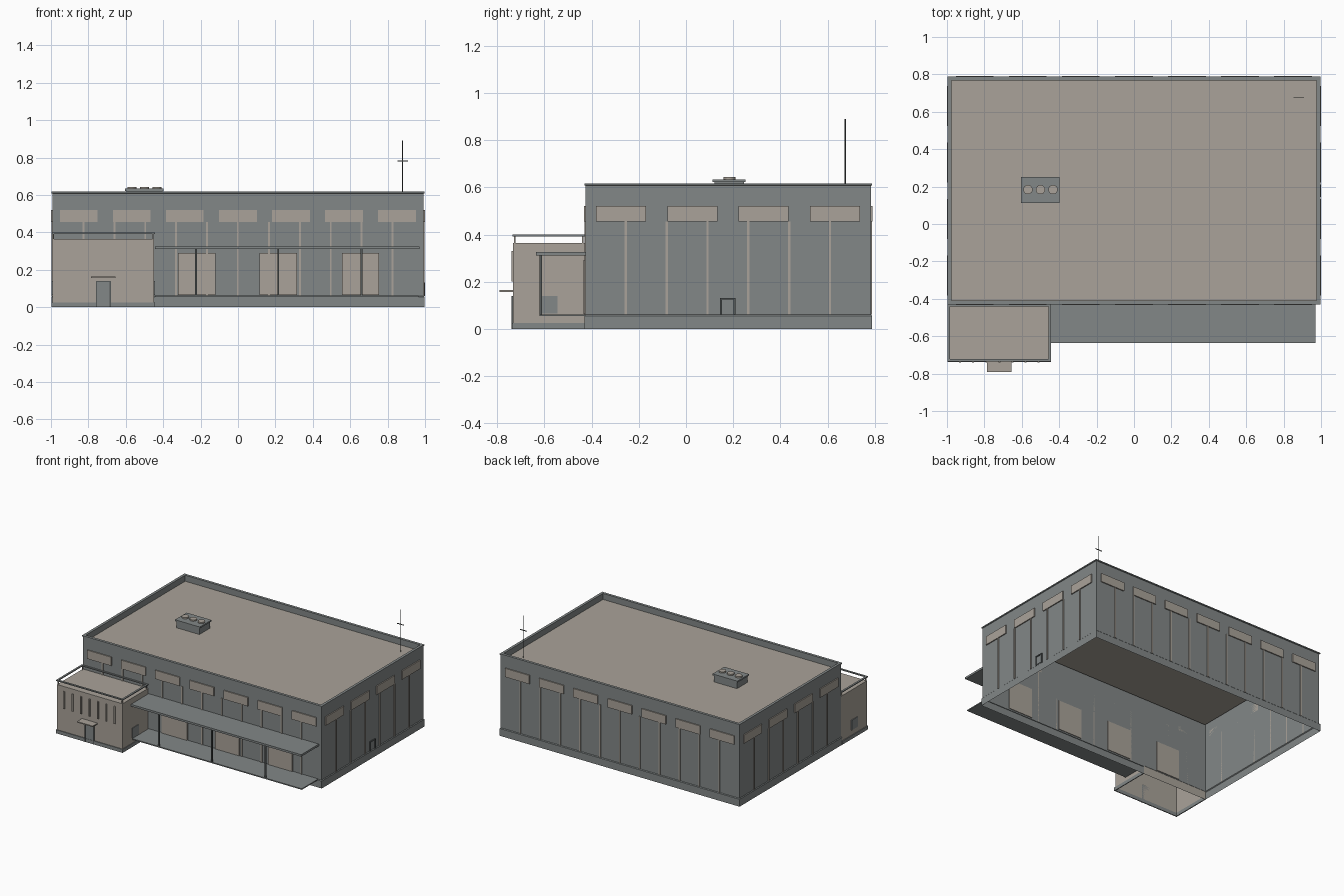
import bpy, bmesh, math

if "Cube" in bpy.data.objects:
    bpy.data.objects.remove(bpy.data.objects["Cube"])


def material(name, rgb):
    m = bpy.data.materials.new(name)
    m.diffuse_color = (*rgb, 1)
    m.use_nodes = True
    m.node_tree.nodes["Principled BSDF"].inputs["Base Color"].default_value = m.diffuse_color
    return m


GREY = material("slate grey", (0.225, 0.245, 0.245))
BEIGE = material("warm beige", (0.40, 0.365, 0.32))
DARK = material("dark frame grey", (0.09, 0.10, 0.10))


def finish(name, bm, *mats):
    me = bpy.data.meshes.new(name)
    bm.to_mesh(me)
    bm.free()
    for m in mats:
        me.materials.append(m)
    ob = bpy.data.objects.new(name, me)
    bpy.context.collection.objects.link(ob)
    return ob


def boxes(name, mat, spans):
    """One object made of boxes, each (x0, x1, y0, y1, z0, z1)."""
    bm = bmesh.new()
    for x0, x1, y0, y1, z0, z1 in spans:
        for v in bmesh.ops.create_cube(bm, size=1)["verts"]:
            v.co.x = x0 if v.co.x < 0 else x1
            v.co.y = y0 if v.co.y < 0 else y1
            v.co.z = z0 if v.co.z < 0 else z1
    return finish(name, bm, mat)


def cylinders(name, mat, items, segments=12):
    """One object made of upright cylinders, each (x, y, z0, z1, radius)."""
    bm = bmesh.new()
    for x, y, z0, z1, r in items:
        vs = bmesh.ops.create_cone(bm, cap_ends=True, segments=segments,
                                   radius1=r, radius2=r, depth=z1 - z0)["verts"]
        bmesh.ops.translate(bm, verts=vs, vec=(x, y, (z0 + z1) / 2))
    return finish(name, bm, mat)


def shell(name, x0, x1, y0, y1, rings, wall, roof):
    """Stacked rectangle rings (inset, z), open below, closed by a roof face."""
    bm = bmesh.new()
    loops = []
    for i, z in rings:
        loops.append([bm.verts.new(p) for p in (
            (x0 + i, y0 + i, z), (x1 - i, y0 + i, z),
            (x1 - i, y1 - i, z), (x0 + i, y1 - i, z))])
    for a, b in zip(loops, loops[1:]):
        for k in range(4):
            n = (k + 1) % 4
            bm.faces.new((a[k], a[n], b[n], b[k]))
    bm.faces.new(loops[-1]).material_index = 1
    return finish(name, bm, wall, roof)


# Main hall: open-bottomed shell with plinth step, parapet and sunken roof
X, YF, YB = 0.992, -0.425, 0.783
shell("main_hall", -0.997, 0.997, -0.43, 0.788,
      [(0, 0), (0, 0.055), (0.005, 0.06), (0.005, 0.607), (0, 0.609), (0, 0.617),
       (0.02, 0.617), (0.02, 0.572)], GREY, BEIGE)

# High windows along all four walls
T = 0.008
front_c = [-0.852 + 0.2838 * i for i in range(7)]
side_c = [-0.275 + 0.302 * i for i in range(4)]
high = []
for c in front_c:
    high += [(c - 0.101, c + 0.101, YF - T, YF, 0.455, 0.52),
             (c - 0.101, c + 0.101, YB, YB + T, 0.455, 0.52)]
for c in side_c:
    high += [(X, X + T, c - 0.106, c + 0.106, 0.455, 0.52),
             (-X - T, -X, c - 0.106, c + 0.106, 0.455, 0.52)]
boxes("high_windows", BEIGE, high)

# Slim vertical wall ribs
W, R = 0.005, 0.006
ribs = []
for i in range(-5, 6):
    c = i * 0.1653
    ribs += [(c - W, c + W, YF - R, YF, 0.06, 0.455),
             (c - W, c + W, YB, YB + R, 0.06, 0.455)]
for i in range(6):
    c = -0.255 + i * 0.173
    ribs += [(X, X + R, c - W, c + W, 0.06, 0.455),
             (-X - R, -X, c - W, c + W, 0.06, 0.455)]
boxes("wall_ribs", BEIGE, ribs)

# Large front windows, seen from both sides of the wall
big_c = (-0.655, -0.22, 0.215, 0.655)
boxes("front_windows", BEIGE,
      [(c - 0.1, c + 0.1, YF - 0.012, YF + 0.005, 0.065, 0.29) for c in big_c])

# Small side hatch with a frame
boxes("side_hatch", GREY, [(X, X + 0.004, 0.155, 0.2, 0.065, 0.122)])
boxes("side_hatch_frame", DARK, [
    (X, X + 0.008, 0.145, 0.153, 0.06, 0.132), (X, X + 0.008, 0.202, 0.21, 0.06, 0.132),
    (X, X + 0.008, 0.145, 0.21, 0.124, 0.132)])

# Front porch: floor slab, canopy and posts
boxes("porch_floor", GREY, [(-0.445, 0.965, -0.62, -0.425, 0.054, 0.062)])
boxes("canopy", GREY, [(-0.445, 0.97, -0.635, -0.425, 0.31, 0.325)])
boxes("porch_posts", DARK,
      [(c - 0.005, c + 0.005, -0.62, -0.61, 0.06, 0.312) for c in (-0.225, 0.215, 0.66)])

# Entrance annex with plinth, roof and rail
AX0, AX1, AY = -0.992, -0.448, -0.732
shell("annex", AX0, AX1, AY, -0.426, [(0, 0.0), (0, 0.365)], BEIGE, BEIGE)
boxes("annex_plinth", GREY, [
    (-0.998, -0.443, -0.738, -0.731, 0, 0.026),
    (-0.998, -0.991, -0.738, -0.43, 0, 0.026), (-0.449, -0.443, -0.738, -0.43, 0, 0.026)])
boxes("annex_rail", GREY, [
    (-0.998, -0.443, -0.736, -0.722, 0.392, 0.399),
    (-0.998, -0.443, -0.442, -0.43, 0.392, 0.399),
    (-0.998, -0.984, -0.722, -0.442, 0.392, 0.399),
    (-0.457, -0.443, -0.722, -0.442, 0.392, 0.399)])
boxes("annex_rail_posts", BEIGE, [
    (x - 0.003, x + 0.003, y - 0.003, y + 0.003, 0.365, 0.392)
    for x in (-0.986, -0.454) for y in (-0.726, -0.437)])
boxes("annex_ribs", BEIGE, [
    (c - W, c + W, AY - 0.008, AY, 0.2, 0.33)
    for c in [-0.93 + 0.07 * i for i in range(7)]])

# Annex door, awning and side windows
boxes("annex_door", GREY, [(-0.753, -0.687, AY - 0.004, AY, 0, 0.135)])
boxes("annex_door_frame", DARK, [
    (-0.76, -0.753, AY - 0.008, AY, 0, 0.14), (-0.687, -0.68, AY - 0.008, AY, 0, 0.14),
    (-0.753, -0.687, AY - 0.008, AY, 0.134, 0.14)])
boxes("door_awning", BEIGE, [(-0.785, -0.655, -0.79, AY, 0.157, 0.165)])
boxes("annex_side_windows", GREY, [
    (AX1, AX1 + 0.005, -0.617, -0.545, 0.065, 0.14),
    (AX0 - 0.005, AX0, -0.617, -0.545, 0.065, 0.14)])

# Rooftop ventilation unit with three round fans
boxes("roof_unit", GREY, [(-0.595, -0.405, 0.12, 0.245, 0.572, 0.625),
                          (-0.603, -0.397, 0.113, 0.252, 0.622, 0.633)])
cylinders("roof_fans", BEIGE,
          [(x, 0.184, 0.63, 0.643, 0.025) for x in (-0.567, -0.5, -0.433)], 16)

# Antenna mast and crossbar
cylinders("antenna_mast", DARK, [(0.88, 0.675, 0.572, 0.89, 0.003)], 6)
boxes("antenna_bar", DARK, [(0.852, 0.908, 0.673, 0.677, 0.778, 0.783)])
